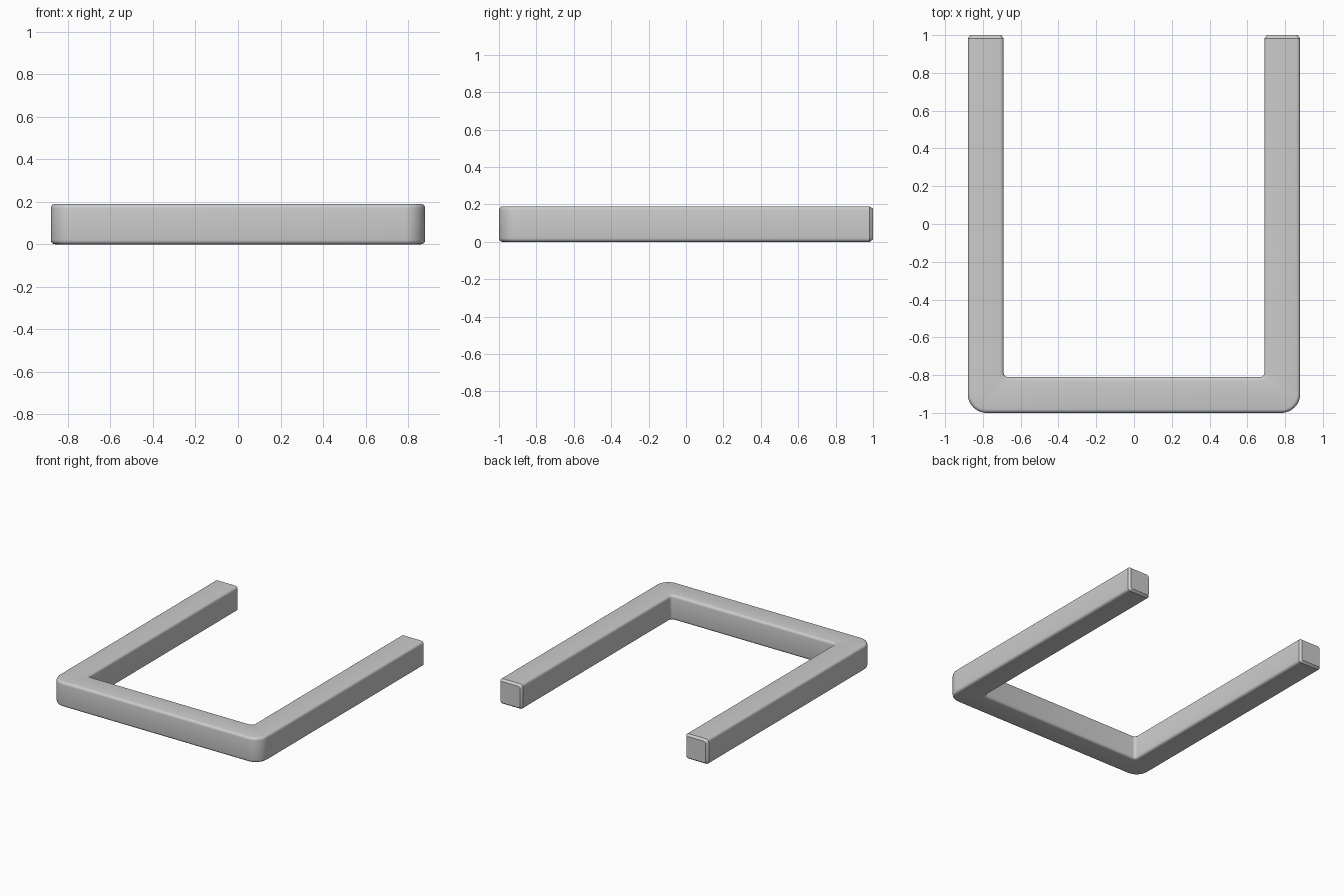
import bpy, bmesh
from math import cos, sin, radians
from mathutils import Vector

cube = bpy.data.objects.get("Cube")
if cube:
    bpy.data.objects.remove(cube, do_unlink=True)

HALF_W, THICK, HEIGHT = 0.88, 0.19, 0.19
FRONT, BACK, CHAMFER = -1.0, 1.0, 0.018
EDGE_R, OUTER_R, INNER_R = 0.02, 0.1, 0.022
ARM_END = BACK - CHAMFER
INNER_W = HALF_W - THICK


def corner(x, y, r, steps):
    """Rounded right-hand front corner, from its front tangent to its side tangent."""
    pts = []
    for i in range(steps + 1):
        a = radians(-90 + 90 * i / steps)
        pts.append((x - r + r * cos(a), y + r + r * sin(a)))
    return pts


def mirrored(pts):
    return [(-x, y) for x, y in reversed(pts)]


# U-shaped outline: outer side, then inner side back again
outer = corner(HALF_W, FRONT, OUTER_R, 12) + [(HALF_W, ARM_END)]
inner = corner(INNER_W, FRONT + THICK, INNER_R, 5) + [(INNER_W, ARM_END)]
outline = mirrored(outer) + outer + list(reversed(mirrored(inner) + inner))

bm = bmesh.new()
base = bm.faces.new([bm.verts.new((x, y, 0)) for x, y in outline])
extruded = bmesh.ops.extrude_face_region(bm, geom=[base])["geom"]
bmesh.ops.translate(bm, vec=(0, 0, HEIGHT),
                    verts=[g for g in extruded if isinstance(g, bmesh.types.BMVert)])
bmesh.ops.recalc_face_normals(bm, faces=bm.faces)

# Rounded long edges, top and bottom
rims = [e for e in bm.edges
        if abs(e.verts[0].co.z - e.verts[1].co.z) < 1e-5
        and not all(v.co.y > ARM_END - 1e-4 for v in e.verts)]
bmesh.ops.bevel(bm, geom=rims, offset=EDGE_R, offset_type='OFFSET',
                segments=4, profile=0.5, affect='EDGES', clamp_overlap=False)

# Chamfered tips of the two arms
caps = [f for f in bm.faces if all(v.co.y > ARM_END - 1e-4 for v in f.verts)]
for cap in caps:
    tip = bmesh.ops.extrude_discrete_faces(bm, faces=[cap])["faces"][0]
    centre = tip.calc_center_bounds()
    for v in tip.verts:
        v.co = centre + (v.co - centre) * 0.86 + Vector((0, CHAMFER, 0))

bmesh.ops.recalc_face_normals(bm, faces=bm.faces)
mesh = bpy.data.meshes.new("u_frame")
bm.to_mesh(mesh)
bm.free()
frame = bpy.data.objects.new("u_frame", mesh)
bpy.context.collection.objects.link(frame)

# Smooth rounded edges, crisp tips
bpy.ops.object.select_all(action='DESELECT')
frame.select_set(True)
bpy.context.view_layer.objects.active = frame
bpy.ops.object.shade_smooth_by_angle(angle=radians(30))
